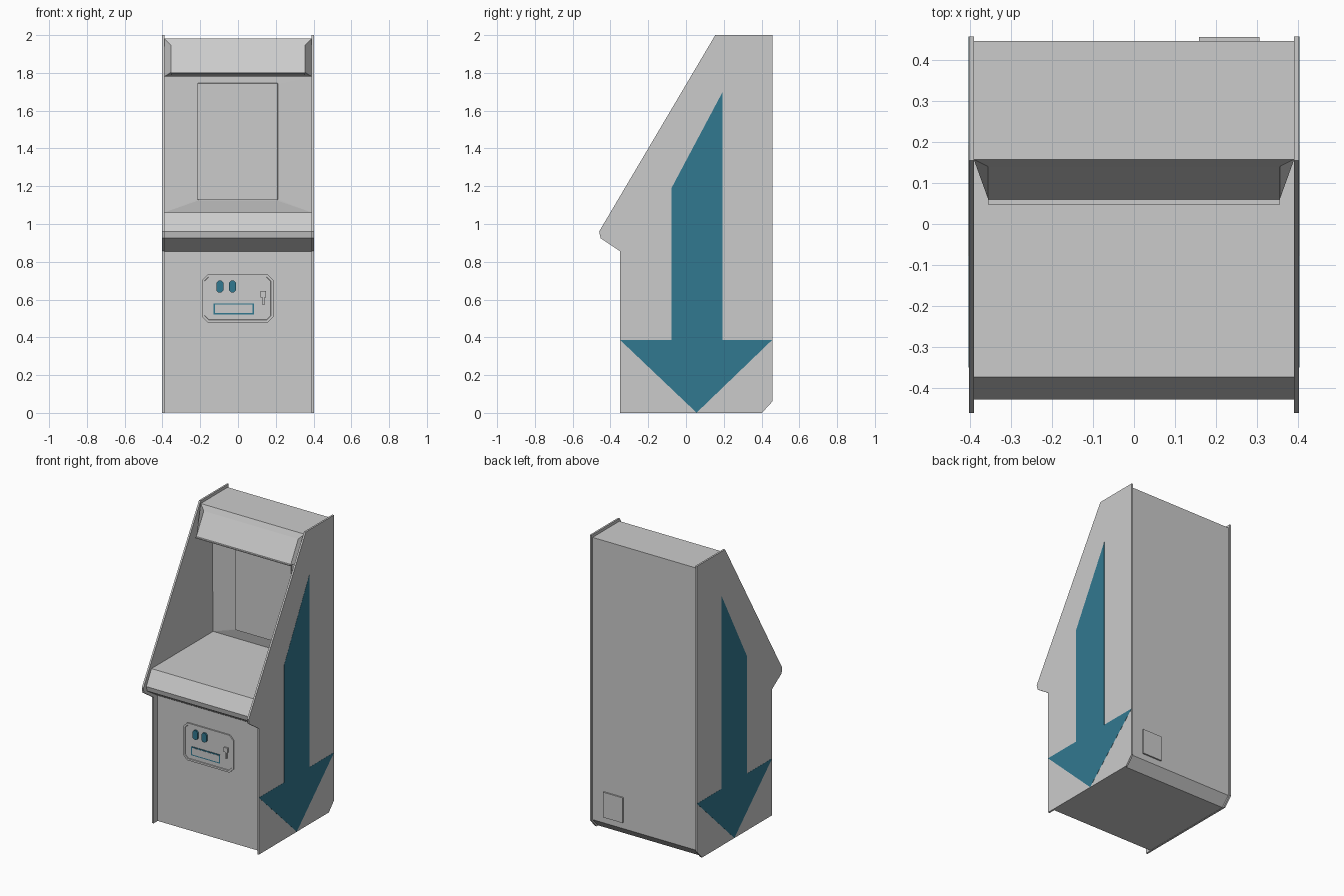
import bpy
import bmesh

cube = bpy.data.objects.get("Cube")
if cube:
    bpy.data.objects.remove(cube, do_unlink=True)


def material(name, rgb):
    m = bpy.data.materials.new(name)
    m.use_nodes = True
    m.diffuse_color = (*rgb, 1)
    for node in m.node_tree.nodes:
        if node.type == 'BSDF_PRINCIPLED':
            node.inputs["Base Color"].default_value = (*rgb, 1)
            node.inputs["Roughness"].default_value = 0.8
    return m


GREY = material("light grey", (0.6, 0.6, 0.6))
TEAL = material("teal blue", (0.031, 0.188, 0.276))


def loft(name, ring_a, ring_b, mat, inset=0, depth=0):
    """Join two matching rings; optionally sink a panel into the ring_b cap."""
    bm = bmesh.new()
    a = [bm.verts.new(p) for p in ring_a]
    b = [bm.verts.new(p) for p in ring_b]
    bm.faces.new(a)
    cap = bm.faces.new(b)
    n = len(a)
    for i in range(n):
        j = (i + 1) % n
        bm.faces.new((a[i], a[j], b[j], b[i]))
    bmesh.ops.recalc_face_normals(bm, faces=bm.faces[:])
    if inset:
        bmesh.ops.inset_region(bm, faces=[cap], thickness=inset)
        bmesh.ops.inset_region(bm, faces=[cap], thickness=0.002, depth=-depth)
    mesh = bpy.data.meshes.new(name)
    bm.to_mesh(mesh)
    bm.free()
    mesh.materials.append(mat)
    ob = bpy.data.objects.new(name, mesh)
    bpy.context.scene.collection.objects.link(ob)
    return ob


def side_prism(name, yz, x0, x1, mat):
    return loft(name, [(x0, y, z) for y, z in yz], [(x1, y, z) for y, z in yz], mat)


def front_prism(name, xz, y0, y1, mat, **kw):
    return loft(name, [(x, y0, z) for x, z in xz], [(x, y1, z) for x, z in xz], mat, **kw)


def rect(x0, x1, z0, z1, c=0):
    """Rectangle outline, with corners cut by c when given."""
    if not c:
        return [(x0, z0), (x1, z0), (x1, z1), (x0, z1)]
    return [(x0 + c, z0), (x1 - c, z0), (x1, z0 + c), (x1, z1 - c),
            (x1 - c, z1), (x0 + c, z1), (x0, z1 - c), (x0, z0 + c)]


# Cabinet body between the side panels, set back from their edges
WALL, SCREEN, BACK, FRONT = 0.29, 0.279, 0.446, -0.308
INNER, OUTER = 0.39, 0.402
SHELF, CEILING, TOP = 1.061, 1.78, 1.981
body = [(FRONT, 0.002), (0.388, 0.002), (BACK, 0.063), (BACK, TOP), (0.157, TOP),
        (0.157, CEILING), (WALL, CEILING), (WALL, SHELF), (-0.372, SHELF),
        (-0.427, 0.96), (-0.42, 0.927), (FRONT, 0.855)]
side_prism("cabinet_body", body, -INNER, INNER, GREY)

# Side panels with painted arrows
panel = [(-0.35, 0), (0.402, 0), (0.457, 0.06), (0.457, 2), (0.155, 2),
         (-0.46, 0.96), (-0.452, 0.925), (-0.35, 0.857)]
arrow = [(0.056, 0.001), (0.457, 0.387), (0.192, 0.387), (0.192, 1.696),
         (-0.078, 1.188), (-0.078, 0.387), (-0.35, 0.387)]
for side, s in (("left", 1), ("right", -1)):
    side_prism(side + "_side_panel", panel, s * INNER, s * OUTER, GREY)
    side_prism(side + "_arrow", arrow, s * (OUTER - 0.001), s * (OUTER + 0.0008), TEAL)

# Header sign tapering forward out of the top
header_base = [(x, 0.157, z) for x, z in rect(-INNER, INNER, CEILING, TOP)]
header_face = [(x, 0.06 if z < 1.9 else 0.14, z)
               for x, z in rect(-0.355, 0.355, 1.803, 1.946)]
loft("header_sign", header_base, header_face, GREY)
lip = [(0.047, 1.797), (0.1, 1.79), (0.1, 1.803), (0.047, 1.803)]
side_prism("header_lip", lip, -0.355, 0.355, GREY)

# Screen surround: flat wall, tilted sill below the sunken screen
outline = rect(-INNER, INNER, SHELF, CEILING)
surround = [(x, WALL if z == SHELF else SCREEN, z)
            for x, z in (outline[i] for i in (0, 1, 1, 2, 2, 3, 3, 0))]
opening = [(x, SCREEN, z) for x, z in rect(-0.217, 0.214, 1.124, 1.748, 0.006)]
screen = loft("screen_surround", surround, opening, GREY, inset=0.002, depth=0.009)
bm = bmesh.new()
bm.from_mesh(screen.data)
bmesh.ops.remove_doubles(bm, verts=bm.verts[:], dist=0.0002)
bm.to_mesh(screen.data)
bm.free()

# Coin door: rim, sunken plate, buttons, slot and lock
front_prism("coin_door", rect(-0.191, 0.187, 0.479, 0.733, 0.03),
            FRONT + 0.001, FRONT - 0.009, GREY, inset=0.014, depth=0.004)
DOOR = FRONT - 0.005
for side, x in (("right", -0.096), ("left", -0.029)):
    front_prism(side + "_button", rect(x - 0.019, x + 0.019, 0.638, 0.7, 0.011),
                DOOR + 0.001, DOOR - 0.012, TEAL)
front_prism("coin_slot_border", rect(-0.13, 0.085, 0.521, 0.58),
            DOOR + 0.001, DOOR - 0.004, TEAL)
front_prism("coin_slot_plate", rect(-0.123, 0.078, 0.528, 0.573),
            DOOR, DOOR - 0.005, GREY)
front_prism("lock_plate", rect(0.118, 0.148, 0.612, 0.644),
            DOOR + 0.001, DOOR - 0.01, GREY)
front_prism("lock_handle", rect(0.131, 0.141, 0.572, 0.63),
            DOOR + 0.001, DOOR - 0.012, GREY)

# Access plate on the back
front_prism("back_access_plate", rect(0.158, 0.306, 0.105, 0.276),
            BACK - 0.001, BACK + 0.01, GREY)
